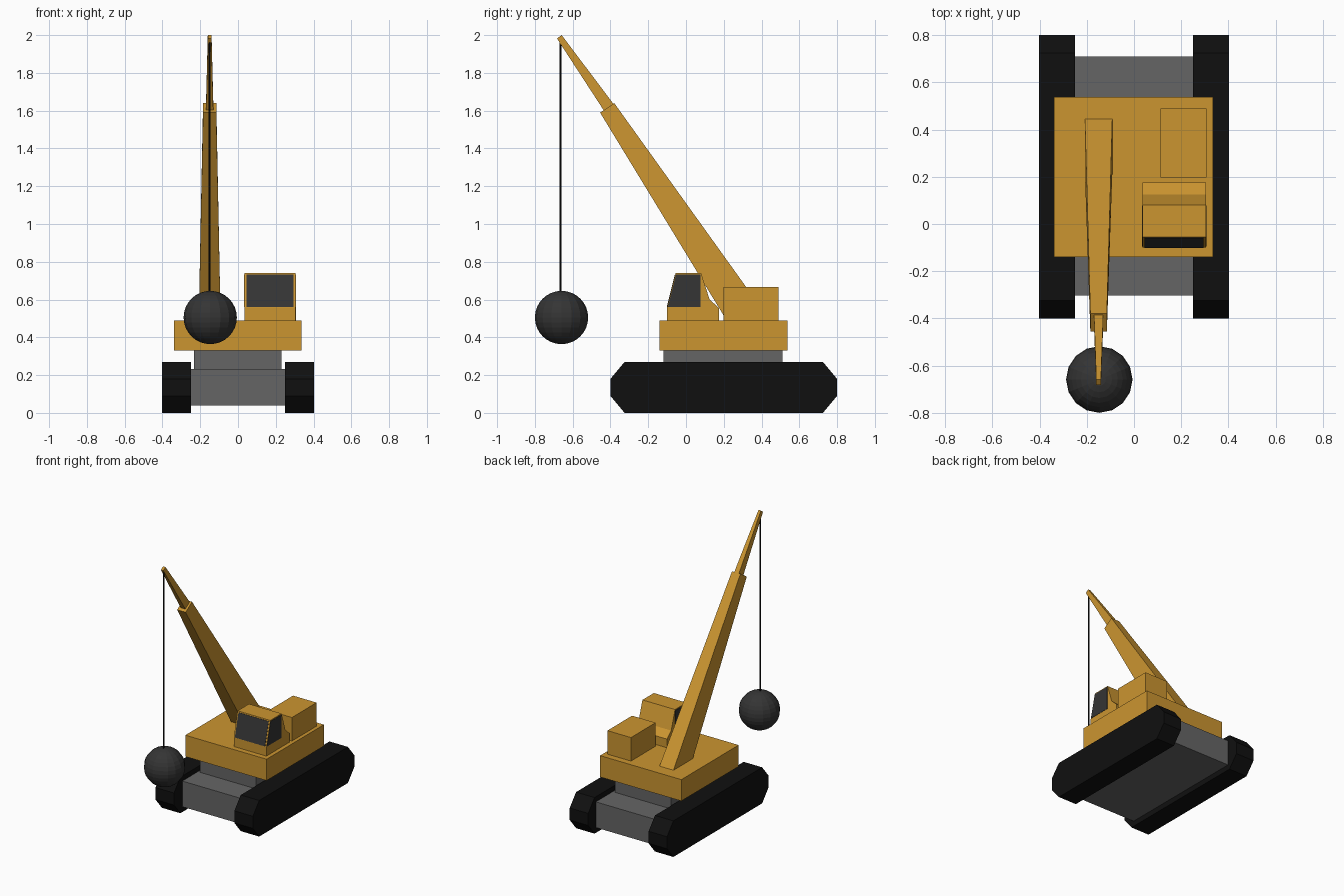
import bpy, bmesh
from mathutils import Vector

if "Cube" in bpy.data.objects:
    bpy.data.objects.remove(bpy.data.objects["Cube"])


def material(name, r, g, b):
    m = bpy.data.materials.new(name)
    m.diffuse_color = (r, g, b, 1)
    m.use_nodes = True
    m.node_tree.nodes["Principled BSDF"].inputs["Base Color"].default_value = m.diffuse_color
    return m


ORANGE = material("orange paint", 0.60, 0.30, 0.03)
BLACK = material("black rubber", 0.005, 0.005, 0.005)
GREY = material("dark grey metal", 0.13, 0.13, 0.13)
GLASS = material("dark glass", 0.035, 0.035, 0.035)
IRON = material("iron", 0.035, 0.035, 0.035)


def finish(name, bm, mat):
    bmesh.ops.recalc_face_normals(bm, faces=bm.faces)
    me = bpy.data.meshes.new(name)
    bm.to_mesh(me)
    bm.free()
    me.materials.append(mat)
    ob = bpy.data.objects.new(name, me)
    bpy.context.collection.objects.link(ob)
    return ob


def loft(name, ring_a, ring_b, mat):
    """Closed solid between two matching rings of points."""
    bm = bmesh.new()
    a = [bm.verts.new(p) for p in ring_a]
    b = [bm.verts.new(p) for p in ring_b]
    n = len(a)
    bm.faces.new(a)
    bm.faces.new(b)
    for i in range(n):
        j = (i + 1) % n
        bm.faces.new((a[i], a[j], b[j], b[i]))
    return finish(name, bm, mat)


def prism(name, profile, x0, x1, mat):
    """Side profile (y, z) extruded along x."""
    return loft(name, [(x0, y, z) for y, z in profile],
                [(x1, y, z) for y, z in profile], mat)


def box(name, x0, x1, y0, y1, z0, z1, mat):
    return prism(name, [(y0, z0), (y1, z0), (y1, z1), (y0, z1)], x0, x1, mat)


def boom(name, cx, low, w0, high, w1, mat):
    """Tapered arm: each end is an edge (y, z)-(y, z) with a half width."""
    def ring(e, w):
        (ya, za), (yb, zb) = e
        return [(cx - w, ya, za), (cx + w, ya, za), (cx + w, yb, zb), (cx - w, yb, zb)]
    return loft(name, ring(low, w0), ring(high, w1), mat)


# Crawler tracks
track = [(-0.4, 0.09), (-0.325, 0), (0.725, 0), (0.8, 0.09),
         (0.8, 0.18), (0.725, 0.27), (-0.325, 0.27), (-0.4, 0.18)]
for side, s in (("left", -1), ("right", 1)):
    prism(side + "_track", track, s * 0.25, s * 0.403, BLACK)

# Undercarriage and turntable
box("undercarriage", -0.25, 0.25, -0.302, 0.71, 0.04, 0.232, GREY)
box("turntable", -0.233, 0.23, -0.118, 0.51, 0.232, 0.33, GREY)

# Rotating deck and engine housing
box("deck", -0.338, 0.335, -0.14, 0.538, 0.33, 0.49, ORANGE)
box("engine_housing", 0.113, 0.308, 0.198, 0.49, 0.49, 0.666, ORANGE)

# Cab with windows
cab = [(-0.1, 0.49), (0.175, 0.49), (0.175, 0.555), (0.125, 0.6),
       (0.08, 0.74), (-0.055, 0.74), (-0.1, 0.558)]
prism("cab", cab, 0.035, 0.305, ORANGE)
side_pane = [(-0.096, 0.56), (0.078, 0.56), (0.078, 0.733), (-0.053, 0.733)]
for side, x, d in (("left", 0.035, -1), ("right", 0.305, 1)):
    prism(side + "_window", side_pane, x - d * 0.002, x + d * 0.002, GLASS)
front_pane = [(-0.102, 0.56), (-0.059, 0.732), (-0.055, 0.732), (-0.097, 0.56)]
prism("front_window", front_pane, 0.045, 0.295, GLASS)

# Two-stage boom
CX = -0.15
boom("lower_boom", CX, ((0.215, 0.49), (0.445, 0.49)), 0.058,
     ((-0.455, 1.59), (-0.38, 1.64)), 0.035, ORANGE)
boom("upper_boom", CX, ((-0.42, 1.578), (-0.367, 1.613)), 0.02,
     ((-0.683, 1.982), (-0.658, 2.0)), 0.01, ORANGE)

# Cable
bm = bmesh.new()
bmesh.ops.create_cone(bm, cap_ends=True, segments=8, radius1=0.005, radius2=0.005, depth=1.36)
bmesh.ops.translate(bm, verts=bm.verts, vec=Vector((CX, -0.665, 1.30)))
finish("cable", bm, BLACK)

# Wrecking ball
bm = bmesh.new()
bmesh.ops.create_uvsphere(bm, u_segments=16, v_segments=16, radius=0.141)
bmesh.ops.translate(bm, verts=bm.verts, vec=Vector((-0.147, -0.659, 0.505)))
finish("wrecking_ball", bm, IRON)
